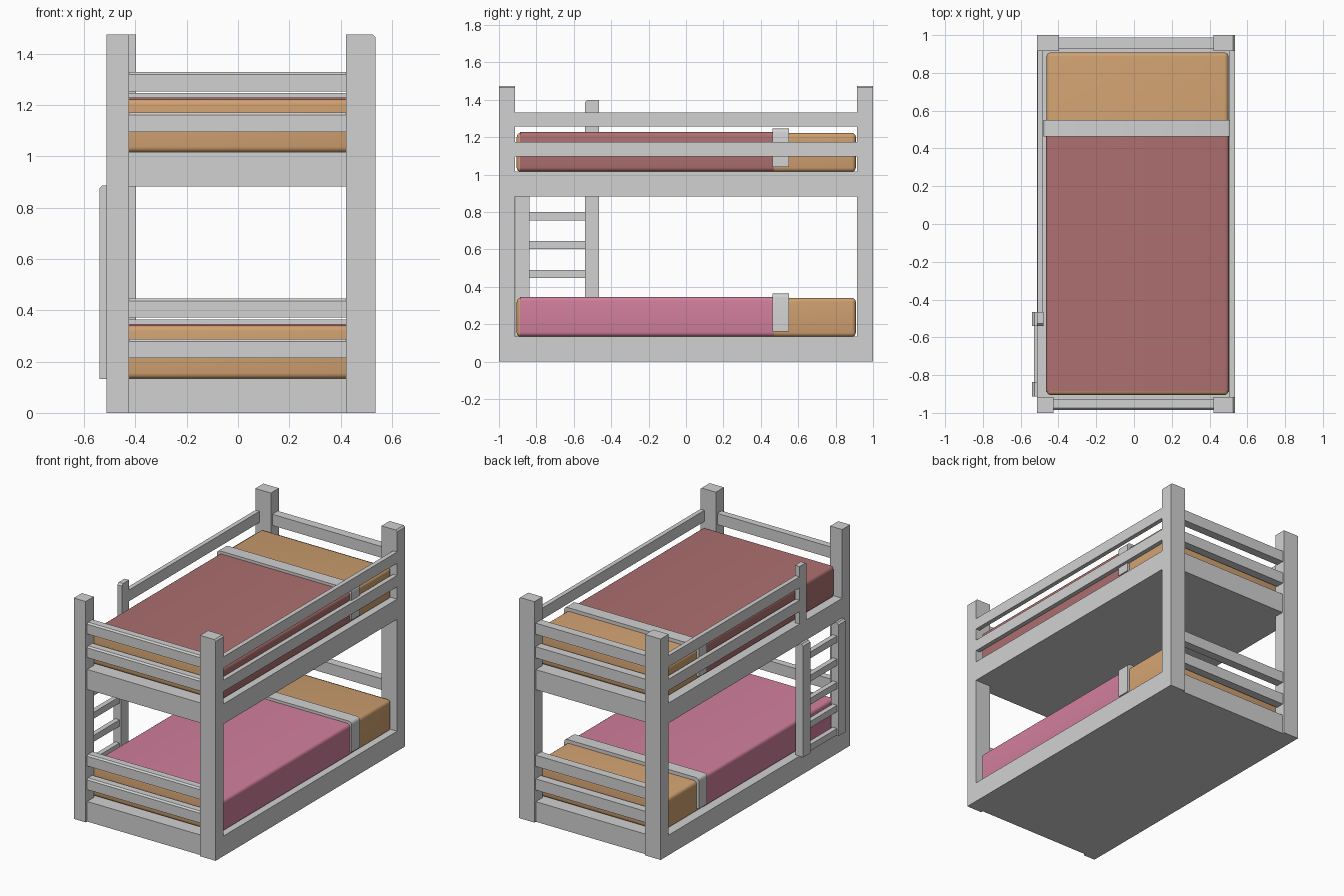
import bpy, bmesh
from mathutils import Vector

if "Cube" in bpy.data.objects:
    bpy.data.objects.remove(bpy.data.objects["Cube"])


def material(name, rgb):
    m = bpy.data.materials.new(name)
    m.diffuse_color = (*rgb, 1)
    m.use_nodes = True
    m.node_tree.nodes["Principled BSDF"].inputs["Base Color"].default_value = m.diffuse_color
    return m


GRAY = material("pale_gray_paint", (0.64, 0.64, 0.64))
TAN = material("tan_mattress", (0.63, 0.355, 0.163))
RED = material("dull_red_blanket", (0.42, 0.16, 0.163))
PINK = material("pink_blanket", (0.64, 0.212, 0.335))


def box(name, x, y, z, mat, bevel=0.0, pick=None, segments=1):
    """Box from ranges; bevels the edges accepted by pick(mid, direction)."""
    lo, hi = Vector((x[0], y[0], z[0])), Vector((x[1], y[1], z[1]))
    bm = bmesh.new()
    bmesh.ops.create_cube(bm, size=1)
    for v in bm.verts:
        v.co = Vector((lo[i] + (v.co[i] + 0.5) * (hi[i] - lo[i]) for i in range(3)))
    if bevel:
        c = (lo + hi) / 2
        edges = []
        for e in bm.edges:
            mid = (e.verts[0].co + e.verts[1].co) / 2 - c
            d = e.verts[1].co - e.verts[0].co
            if pick is None or pick(mid, d):
                edges.append(e)
        bmesh.ops.bevel(bm, geom=edges, offset=bevel, segments=segments,
                        profile=0.5, affect='EDGES')
    me = bpy.data.meshes.new(name)
    bm.to_mesh(me)
    bm.free()
    me.materials.append(mat)
    ob = bpy.data.objects.new(name, me)
    bpy.context.collection.objects.link(ob)
    if segments > 1:
        bpy.ops.object.select_all(action='DESELECT')
        ob.select_set(True)
        bpy.context.view_layer.objects.active = ob
        bpy.ops.object.shade_smooth_by_angle()
    return ob


# edge rules
top_right = lambda m, d: m.z > 0.001 and m.x > 0.001
top_front = lambda m, d: m.z > 0.001 and m.y < -0.001
top_along_x = lambda m, d: m.z > 0.001 and m.y < -0.001 and abs(d.x) > 0.001
along_y = lambda m, d: abs(d.y) > 0.001

# corner posts
H = (0, 1.475)
box("front_left_post", (-0.513, -0.425), (-1, -0.915), H, GRAY)
box("back_left_post", (-0.513, -0.398), (0.915, 1), H, GRAY)
box("front_right_post", (0.42, 0.535), (-1, -0.915), H, GRAY, 0.01, top_right)
box("back_right_post", (0.42, 0.535), (0.915, 1), H, GRAY, 0.01, top_right)

for level, base, blanket in (("lower", 0.0, PINK), ("upper", 0.882, RED)):
    deck = base + 0.134
    # bed platform: full-length sides, ends set back between the posts
    box(level + "_platform", (-0.513, 0.535), (-0.916, 0.916), (base, deck), GRAY)
    box(level + "_front_board", (-0.426, 0.421), (-0.985, -0.915), (base, deck), GRAY)
    box(level + "_back_board", (-0.426, 0.421), (0.915, 0.985), (base, deck), GRAY)

    # two rails across each end
    for n, z0 in (("low", 0.213), ("high", 0.371)):
        z = (base + z0, base + z0 + 0.075)
        box(f"{level}_front_{n}_rail", (-0.43, 0.425), (-0.985, -0.93), z, GRAY,
            0.01, top_front)
        box(f"{level}_back_{n}_rail", (-0.43, 0.425), (0.93, 0.988), z, GRAY)

    # mattress, blanket and turned-down sheet
    box(level + "_mattress", (-0.463, 0.5), (-0.905, 0.908),
        (deck - 0.001, base + 0.341), TAN, 0.022, None, 4)
    box(level + "_blanket", (-0.467, 0.504), (-0.888, 0.47),
        (deck + 0.001, base + 0.346), blanket, 0.022, along_y, 4)
    box(level + "_sheet_fold", (-0.48, 0.515), (0.463, 0.55),
        (base + 0.16, base + 0.364), GRAY, 0.022,
        lambda m, d: along_y(m, d) and m.z > 0, 4)

# guard rails on the upper bunk
for n, z in (("low", (1.098, 1.174)), ("high", (1.256, 1.331))):
    box(f"right_guard_{n}_rail", (0.505, 0.535), (-0.92, 0.92), z, GRAY)
    box(f"left_guard_{n}_rail", (-0.512, -0.482), (-0.47, 0.92), z, GRAY)
box("left_guard_post", (-0.513, -0.48), (-0.54, -0.465), (1.01, 1.4), GRAY,
    0.012, top_along_x)

# ladder on the left side
for n, y in (("front", (-0.912, -0.837)), ("back", (-0.54, -0.465))):
    box(f"ladder_{n}_rail", (-0.54, -0.485), y, (0.132, 0.886), GRAY, 0.012,
        lambda m, d: m.z > 0.001 and m.x < -0.001)
for i in range(5):
    z = 0.138 + 0.1545 * i
    box(f"ladder_rung_{i + 1}", (-0.53, -0.497), (-0.84, -0.535), (z, z + 0.043), GRAY)
